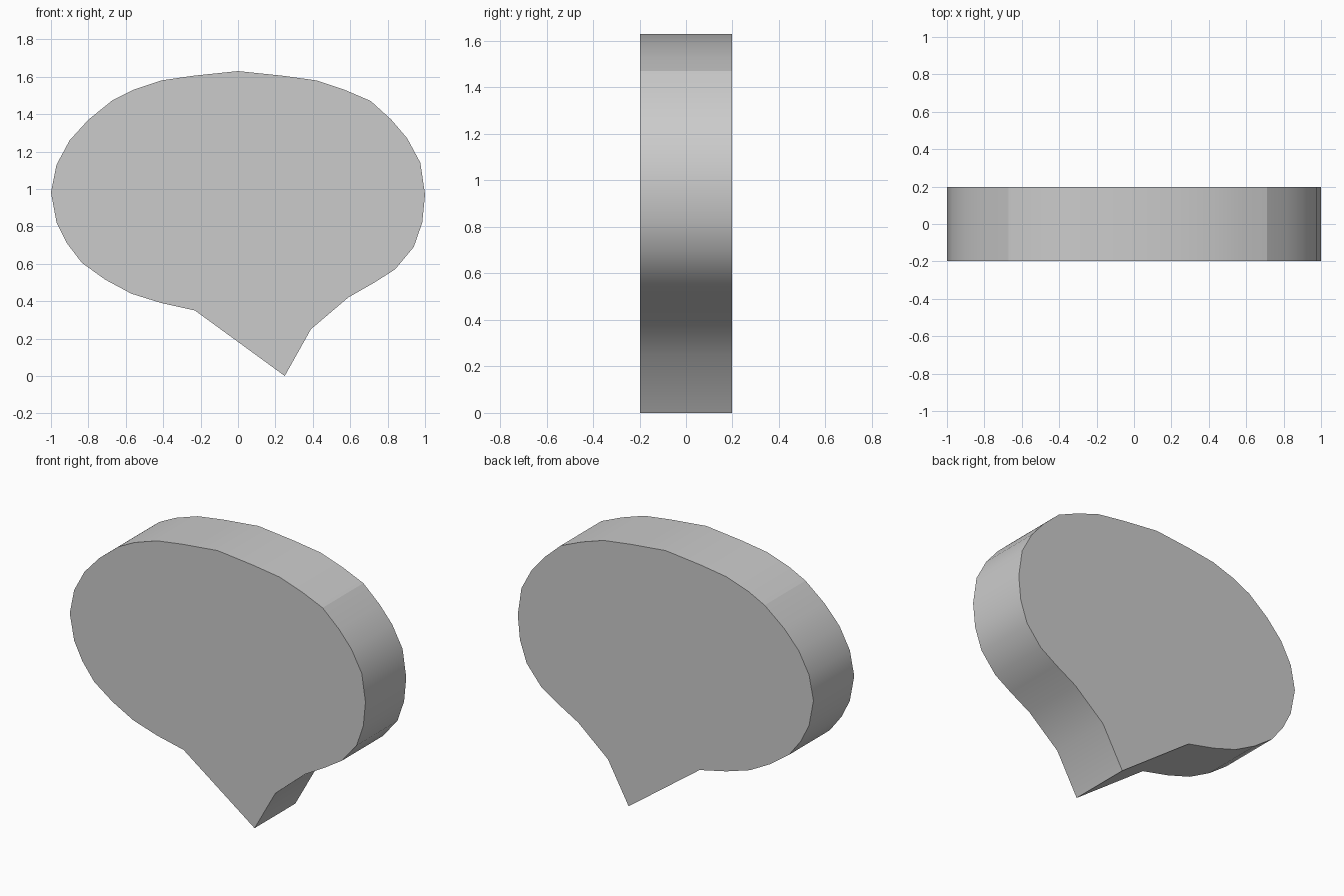
import bpy, bmesh, math

if "Cube" in bpy.data.objects:
    bpy.data.objects.remove(bpy.data.objects["Cube"])

HALF_DEPTH = 0.197

# Outline in the XZ plane, counter-clockwise from the tail tip
outline = [
    (0.25, 0.0), (0.39, 0.25), (0.59, 0.42), (0.73, 0.50), (0.84, 0.57),
    (0.94, 0.69), (0.985, 0.82), (1.0, 0.97), (0.975, 1.14), (0.905, 1.27),
    (0.82, 1.37), (0.71, 1.47), (0.57, 1.53), (0.42, 1.58), (0.24, 1.605),
    (0.0, 1.63), (-0.24, 1.605), (-0.41, 1.58), (-0.56, 1.53), (-0.67, 1.475),
    (-0.80, 1.37), (-0.90, 1.26), (-0.97, 1.13), (-1.0, 0.98), (-0.97, 0.82),
    (-0.915, 0.71), (-0.835, 0.605), (-0.71, 0.515), (-0.57, 0.44),
    (-0.41, 0.39), (-0.23, 0.35),
]
creases = {0.71, -0.67}  # upper shoulders with a hard shading break

# Speech bubble: front face extruded straight back
bm = bmesh.new()
front = bm.faces.new([bm.verts.new((x, -HALF_DEPTH, z)) for x, z in outline])
result = bmesh.ops.extrude_face_region(bm, geom=[front], use_keep_orig=True)
back = [v for v in result["geom"] if isinstance(v, bmesh.types.BMVert)]
bmesh.ops.translate(bm, verts=back, vec=(0, 2 * HALF_DEPTH, 0))
bmesh.ops.recalc_face_normals(bm, faces=bm.faces)

# Hard edges across the rim at the shoulders
for e in bm.edges:
    a, b = e.verts
    if abs(a.co.y - b.co.y) > 0.1 and a.co.z > 1.4:
        e.smooth = not any(abs(a.co.x - c) < 1e-4 for c in creases)

mesh = bpy.data.meshes.new("speech_bubble")
bm.to_mesh(mesh)
bm.free()
bubble = bpy.data.objects.new("speech_bubble", mesh)
bpy.context.collection.objects.link(bubble)

# Smooth rim, flat front and back
bpy.context.view_layer.objects.active = bubble
bubble.select_set(True)
bpy.ops.object.shade_smooth_by_angle(angle=math.radians(30), keep_sharp_edges=True)
